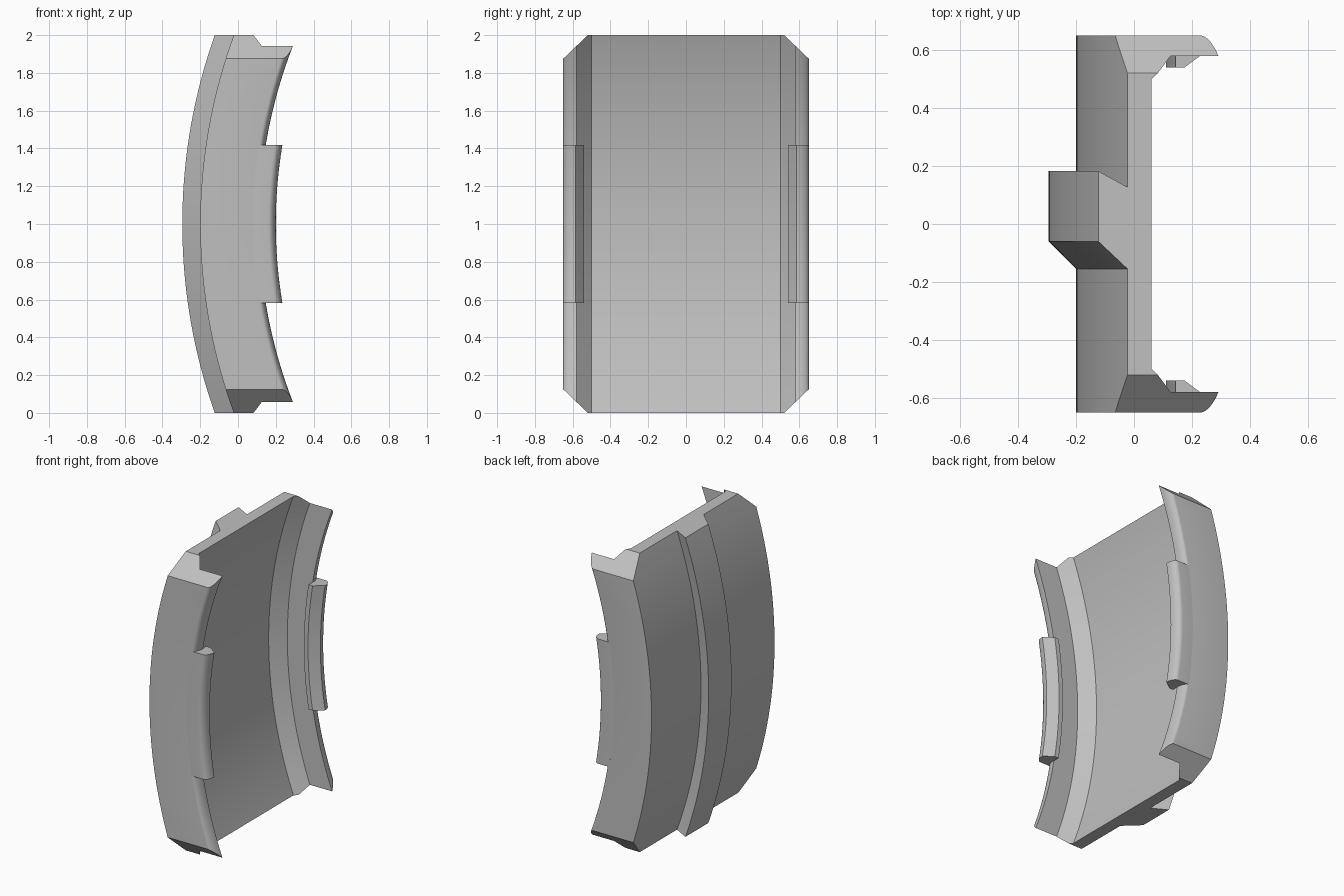
import bpy, bmesh
from math import sin, cos, pi
from mathutils import Vector

cube = bpy.data.objects.get("Cube")
if cube:
    bpy.data.objects.remove(cube, do_unlink=True)

grey = bpy.data.materials.new("plain grey")
grey.use_nodes = True
colour = (0.53, 0.53, 0.53, 1)
grey.diffuse_color = colour
grey.node_tree.nodes["Principled BSDF"].inputs["Base Color"].default_value = colour

AXIS_X = 2.7      # bend axis runs along y through (AXIS_X, z = 1)
WIDTH = 0.65      # half width


def quarter_round(x, y, rx, ry, steps=8):
    """Elliptical quarter from the outer side to the tip."""
    return [(x + rx * sin(t * pi / 2 / steps), y + ry * cos(t * pi / 2 / steps))
            for t in range(steps + 1)]


def bent_part(name, profile, reach, cuts, steps=48):
    """Sweep an (x, y) profile around the bend axis and trim it by planes."""
    bm = bmesh.new()
    rings = []
    for i in range(steps + 1):
        a = reach * (2 * i / steps - 1)
        rings.append([bm.verts.new((AXIS_X - (AXIS_X - x) * cos(a), y,
                                    1 + (AXIS_X - x) * sin(a))) for x, y in profile])
    n = len(profile)
    for low, high in zip(rings, rings[1:]):
        for j in range(n):
            k = (j + 1) % n
            bm.faces.new((low[j], low[k], high[k], high[j]))
    bm.faces.new(rings[0])
    bm.faces.new(rings[-1])
    for point, normal in cuts:
        geom = bm.verts[:] + bm.edges[:] + bm.faces[:]
        bmesh.ops.bisect_plane(bm, geom=geom, dist=1e-6, plane_co=point,
                               plane_no=normal, clear_outer=True)
        rim = [e for e in bm.edges if e.is_boundary]
        bmesh.ops.holes_fill(bm, edges=rim, sides=0)
    bmesh.ops.recalc_face_normals(bm, faces=bm.faces[:])
    mesh = bpy.data.meshes.new(name)
    bm.to_mesh(mesh)
    bm.free()
    mesh.materials.append(grey)
    obj = bpy.data.objects.new(name, mesh)
    bpy.context.collection.objects.link(obj)
    bpy.ops.object.select_all(action='DESELECT')
    obj.select_set(True)
    bpy.context.view_layer.objects.active = obj
    bpy.ops.object.shade_smooth_by_angle(angle=pi / 6)
    return obj


def end_cuts(half_height):
    return [(Vector((0, 0, 1 + s * half_height)), Vector((0, 0, s))) for s in (-1, 1)]


# Curved panel: outer skin with a dovetail rib, side flanges with rounded lips
rib = [(-0.2, -0.155), (-0.295, -0.06), (-0.295, 0.182), (-0.2, 0.127)]
flange = [(-0.2, WIDTH)] + quarter_round(0.08, 0.58, 0.033, 0.07) \
    + [(-0.041, 0.58), (-0.123, 0.5)]
other_flange = [(x, -y) for x, y in reversed(flange)]
corner_cuts = [(Vector((0, sy * 0.52, 1 + sz)), Vector((0, sy * 0.125, sz * 0.13)).normalized())
               for sy in (-1, 1) for sz in (-1, 1)]
bent_part("curved_panel", rib + flange + other_flange, 0.42, end_cuts(1) + corner_cuts)

# Snap hooks on the middle of each lip
hook = [(0.08, WIDTH)] + quarter_round(0.16, 0.585, 0.04, 0.065) \
    + [(0.14, 0.54), (0.11, 0.54), (0.11, 0.581), (0.08, 0.6)]
for name, side in (("front_hook", -1), ("back_hook", 1)):
    bent_part(name, [(x, side * y) for x, y in hook], 0.2, end_cuts(0.417), 24)
